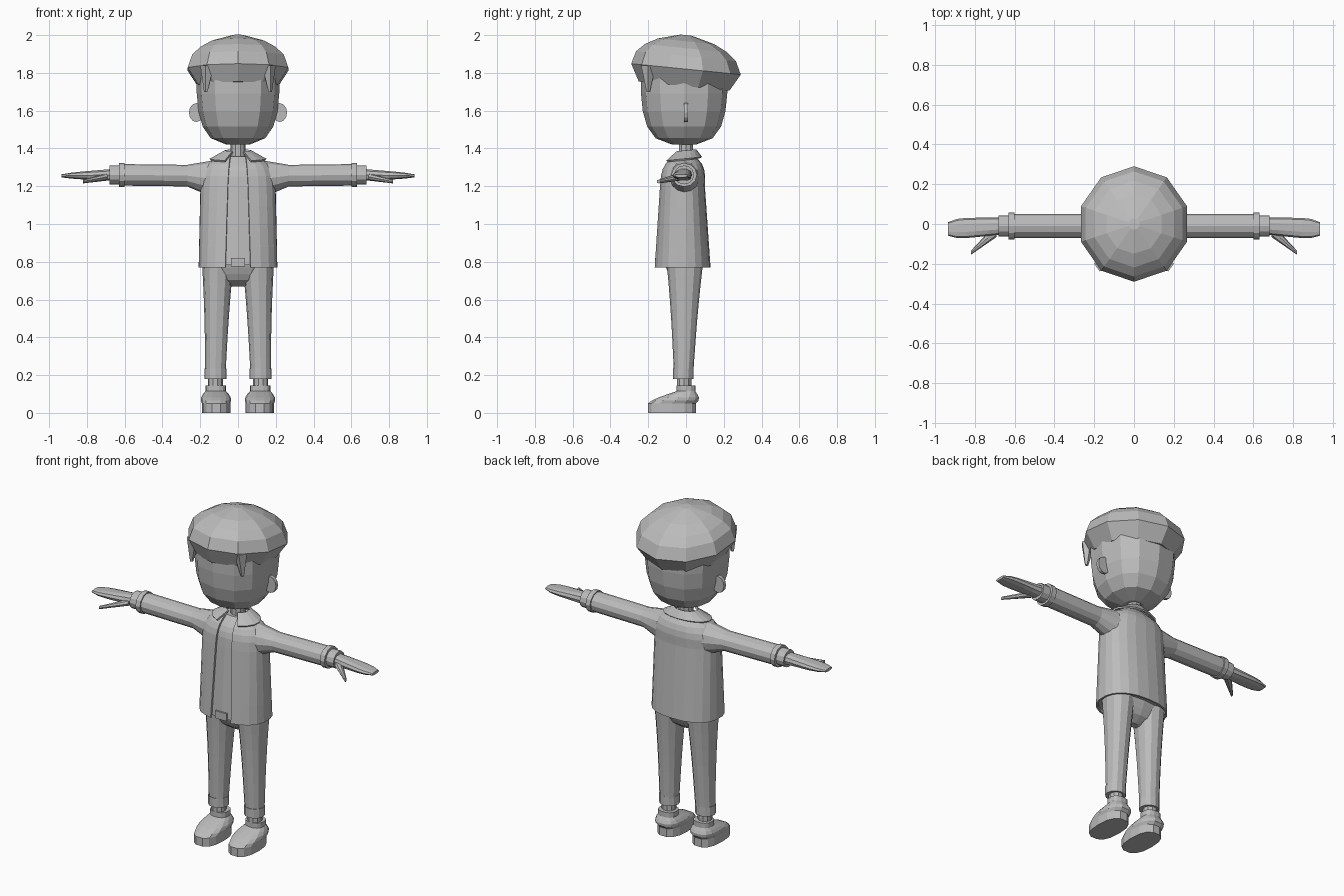
import bpy, bmesh
from math import sin, cos, asin, pi, copysign
from mathutils import Vector
from mathutils.bvhtree import BVHTree

cube = bpy.data.objects.get("Cube")
if cube:
    bpy.data.objects.remove(cube, do_unlink=True)

grey = bpy.data.materials.new("plain grey")
grey.use_nodes = True
grey.diffuse_color = (.5, .5, .5, 1)
grey.node_tree.nodes["Principled BSDF"].inputs["Base Color"].default_value = grey.diffuse_color


def finish(name, bm, mirror=False, thickness=0):
    """Turn a bmesh into a grey object, optionally thickened and mirrored."""
    bmesh.ops.recalc_face_normals(bm, faces=bm.faces)
    mesh = bpy.data.meshes.new(name)
    bm.to_mesh(mesh)
    bm.free()
    mesh.materials.append(grey)
    part = bpy.data.objects.new(name, mesh)
    bpy.context.collection.objects.link(part)
    if thickness:
        part.modifiers.new("thickness", "SOLIDIFY").thickness = thickness
    if mirror:
        part.modifiers.new("mirror", "MIRROR").use_mirror_merge = False
    return part


def straight(t):
    return 1


def tube(name, low, high, low_size, high_size=None, profile=straight, steps=1, ease=1,
         sides=12, axis="z", squareness=1, turn=0, tilt=0, opening=None,
         mirror=False, thickness=0):
    """Skin cross-sections from low to high; profile scales them along the way.
    An opening (half width at low and high) leaves the front of the tube apart."""
    low, high = Vector(low), Vector(high)
    low_size = Vector(low_size)
    high_size = Vector(high_size or low_size)
    bm = bmesh.new()
    rings = []
    for step in range(steps + 1):
        t = (step / steps) ** ease
        centre = low.lerp(high, t)
        wide, deep = low_size.lerp(high_size, t) * profile(t)
        start, sweep, spaces = turn, 2 * pi, sides
        if opening:
            cut = asin((opening[0] + (opening[1] - opening[0]) * t) / wide)
            start, sweep, spaces = cut - pi / 2, 2 * (pi - cut), sides - 1
        ring = []
        for k in range(sides):
            angle = start + sweep * k / spaces
            a, b = (copysign(abs(f) ** squareness, f) for f in (cos(angle), sin(angle)))
            a, b = a * wide, b * deep
            offset = {"x": (0, a, b), "y": (a, 0, b), "z": (a, b, tilt * b)}[axis]
            ring.append(bm.verts.new(centre + Vector(offset)))
        rings.append(ring)
    for lower, upper in zip(rings, rings[1:]):
        for k in range(spaces):
            n = (k + 1) % sides
            bm.faces.new((lower[k], lower[n], upper[n], upper[k]))
    if not opening:
        bm.faces.new(rings[0])
        bm.faces.new(rings[-1])
    return finish(name, bm, mirror, thickness)


# Head: rounded chin, straight cheeks
def chin_curve(t):
    return max(.27, (1 - (1 - t) ** 3) ** .3)


head = tube("head", low=(0, -.01, 1.42), high=(0, -.01, 1.8), low_size=(.22, .23),
            profile=chin_curve, steps=5, ease=1.5, squareness=.85)
face_surface = BVHTree.FromPolygons([v.co for v in head.data.vertices],
                                    [p.vertices for p in head.data.polygons])


def face_plate(name, x, z, wide, tall, lean=0, sides=12, turn=0):
    """Thin mirrored plate laid on the front of the head."""
    bm = bmesh.new()
    outline = []
    for k in range(sides):
        angle = turn + 2 * pi * k / sides
        across = wide * cos(angle)
        spot = Vector((x + across, -1, z + tall * sin(angle) + lean * across))
        hit = face_surface.ray_cast(spot, Vector((0, 1, 0)))[0]
        outline.append(bm.verts.new(hit))
    bm.faces.new(outline)
    finish(name, bm, mirror=True, thickness=.008)


face_plate("eye", x=.09, z=1.62, wide=.04, tall=.04)
face_plate("eyebrow", x=.1, z=1.69, wide=.07, tall=.01, lean=.2, sides=4, turn=pi / 4)
tube("ear", low=(.22, -.01, 1.59), high=(.22, .01, 1.59), low_size=(.04, .05),
     axis="y", mirror=True)


# Hair: tilted ten-sided dome above an inward band, with two front tufts
def dome_curve(t):
    return max(.1, (1 - t * t) ** .6)


hair_rim = (0, 0, 1.82)
hair_size = (.28, .29)
hair_style = dict(sides=10, turn=pi / 2, tilt=-.1)
tube("hair_band", low=(0, -.01, 1.73), high=hair_rim, low_size=(.22, .24),
     high_size=hair_size, **hair_style)
tube("hair_dome", low=hair_rim, high=(0, 0, 2), low_size=hair_size,
     profile=dome_curve, steps=4, ease=.7, **hair_style)
tube("front_hair_tuft", low=(.17, -.2, 1.7), high=(.16, -.2, 1.84), low_size=(.01, .01),
     high_size=(.04, .04), sides=5, mirror=True)

tube("neck", low=(0, 0, 1.32), high=(0, 0, 1.46), low_size=(.04, .04), sides=10)


# Open jacket with a closed shirt of the same cut inside it
def shoulder_curve(t):
    return max(.42, (1 - t ** 3) ** .5)


def torso_garment(name, inset, hem_opening=None, neck_opening=None, **style):
    hem = Vector((.21 - inset, .15 - inset))
    chest = Vector((.2 - inset, .12 - inset))
    waist_point, chest_point = (0, -.02, .77 + inset), (0, -.02, 1.2)
    tube(name + "_body", waist_point, chest_point, hem, chest, steps=4,
         opening=hem_opening, **style)
    tube(name + "_shoulders", chest_point, (0, -.01, 1.37 - inset), chest,
         profile=shoulder_curve, steps=5, ease=.7, opening=neck_opening, **style)


torso_garment("jacket", inset=0, hem_opening=(.055, .043), neck_opening=(.043, .035),
              sides=21, squareness=.85, thickness=.01)
torso_garment("shirt", inset=.012, sides=16, squareness=.85)
tube("collar", low=(0, -.015, 1.345), high=(0, 0, 1.39), low_size=(.15, .1),
     high_size=(.07, .055), steps=2, sides=15, tilt=.1, opening=(.07, .03), thickness=.01)
tube("belt_buckle", low=(0, -.15, .775), high=(0, -.15, .82), low_size=(.04, .015),
     sides=4, turn=pi / 4, squareness=.2)

# Sleeves, cuffs and hands
arm = dict(axis="x", mirror=True)
sleeve_size = (.06, .057)
sleeve_top = (.27, -.01, 1.256)
tube("sleeve_shoulder", low=(.14, -.01, 1.24), high=sleeve_top, low_size=(.08, .095),
     high_size=sleeve_size, steps=3, **arm)
tube("sleeve", low=sleeve_top, high=(.6, -.01, 1.26), low_size=sleeve_size, steps=4, **arm)
tube("sleeve_hem", low=(.6, -.01, 1.26), high=(.63, -.01, 1.26), low_size=(.068, .063), **arm)
tube("wrist_cuff", low=(.61, -.01, 1.26), high=(.68, -.01, 1.26), low_size=(.053, .05), **arm)


def fingertip_curve(t):
    return max(.6, (1 - t ** 9) ** .5)


tube("hand", low=(.66, -.01, 1.26), high=(.935, -.025, 1.255), low_size=(.042, .033),
     high_size=(.056, .014), profile=fingertip_curve, steps=5, ease=.8,
     sides=10, squareness=.8, **arm)
tube("thumb", low=(.69, -.03, 1.25), high=(.82, -.145, 1.225), low_size=(.035, .02),
     high_size=(.01, .01), steps=3, sides=8, **arm)


# Trousers
def seat_curve(t):
    return max(.2, t ** .35)


def knee_curve(t):
    return 1 - .06 * sin(pi * t)


tube("trouser_seat", low=(0, -.01, .67), high=(0, -.01, .8), low_size=(.19, .105),
     profile=seat_curve, steps=4, sides=16, squareness=.85)
tube("trouser_leg", low=(.12, -.013, .19), high=(.107, -.006, .79), low_size=(.053, .05),
     high_size=(.083, .096), profile=knee_curve, steps=6, squareness=.9, mirror=True)
tube("trouser_cuff", low=(.12, -.014, .18), high=(.12, -.014, .235), low_size=(.058, .055),
     mirror=True)


# Ankles and shoes
def instep_curve(t):
    return 1 + .2 * sin(pi * t)


shoe = dict(sides=14, squareness=.8, mirror=True)
shoe_edge = (.116, -.075, .05)
shoe_mouth = (.118, 0, .115)
sole_size = (.075, .13)
mouth_size = (.055, .05)
tube("ankle", low=(.12, -.01, .12), high=(.12, -.01, .2), low_size=(.04, .04),
     sides=10, mirror=True)
tube("shoe_sole", low=(.116, -.075, 0), high=shoe_edge, low_size=sole_size, **shoe)
tube("shoe_upper", low=shoe_edge, high=shoe_mouth, low_size=sole_size,
     high_size=mouth_size, profile=instep_curve, steps=4, **shoe)
tube("shoe_collar", low=shoe_mouth, high=(.118, 0, .145), low_size=mouth_size, **shoe)
